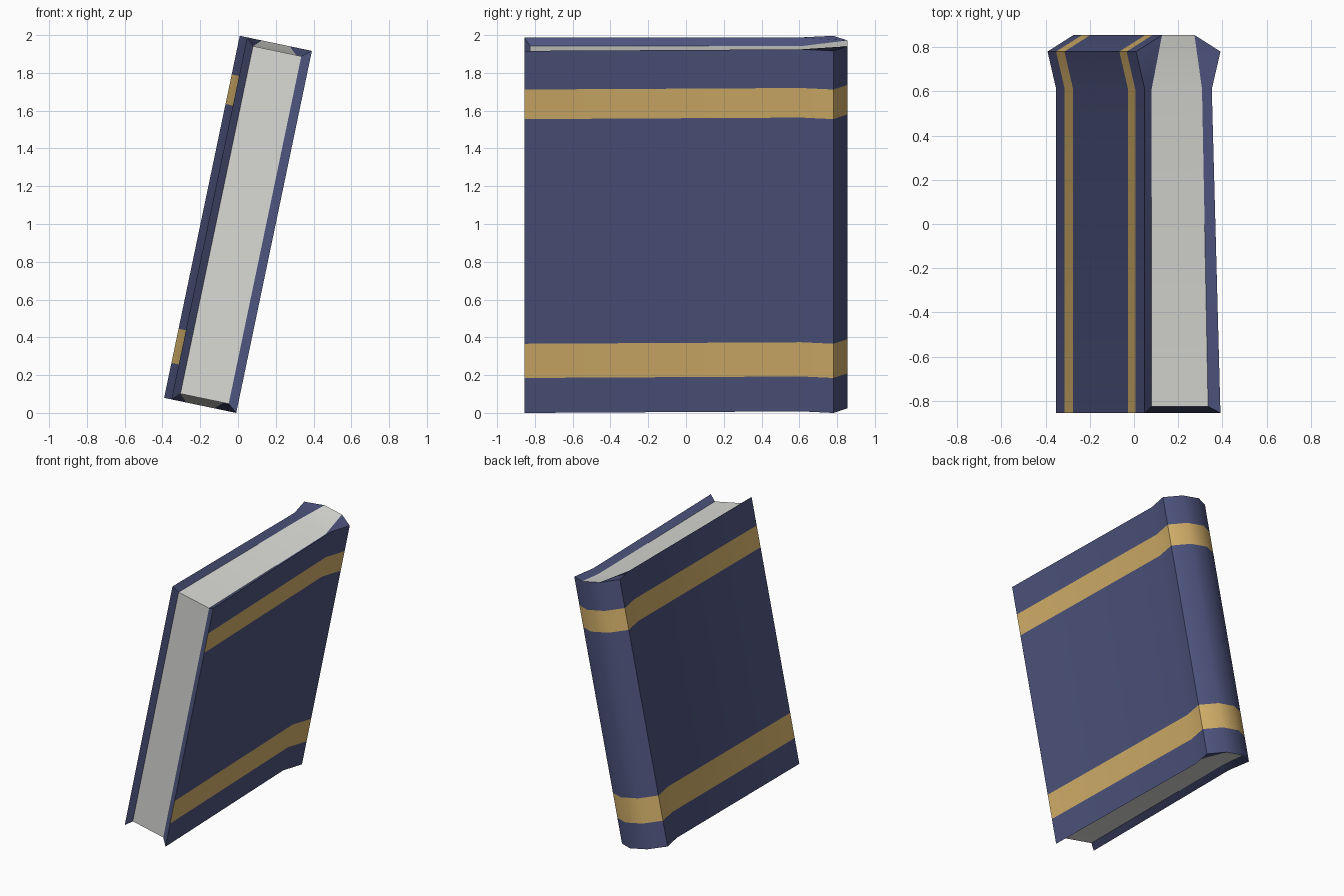
import bpy, bmesh, math
from mathutils import Matrix

if "Cube" in bpy.data.objects:
    bpy.data.objects.remove(bpy.data.objects["Cube"])

TILT = math.radians(11.8)
H, PH = 0.979, 0.94          # half heights of cover and pages

# Cross-sections (thickness, depth), counterclockwise from the front right
OUTER = [(.195, -.855), (.155, .61), (.195, .78), (.075, .855),
         (-.075, .855), (-.195, .78), (-.155, .61), (-.155, -.855)]
INNER = [(.146, -.825), (.118, .61), (.075, .855),
         (-.075, .855), (-.115, .61), (-.115, -.825)]
LEVELS = [-H, -.79, -.605, .61, .77, H]   # odd bands are gold stripes


def material(name, rgb):
    m = bpy.data.materials.new(name)
    m.diffuse_color = (*rgb, 1)
    m.use_nodes = True
    m.node_tree.nodes["Principled BSDF"].inputs["Base Color"].default_value = m.diffuse_color
    return m


blue = material("cover_blue", (.077, .091, .213))
gold = material("stripe_gold", (.68, .45, .148))
white = material("page_white", (.70, .70, .67))


def o(i, z):
    return (*OUTER[i], z)


def p(i, side):
    """Page vertex; at the spine the pages rise to the cover edge."""
    return (*INNER[i], side * (H if i in (2, 3) else PH))


def build(name, faces, mats):
    bm = bmesh.new()
    for pts, index in faces:
        bm.faces.new([bm.verts.new(c) for c in pts]).material_index = index
    bmesh.ops.remove_doubles(bm, verts=bm.verts, dist=1e-5)
    bm.transform(Matrix.Translation((0, 0, .998)) @ Matrix.Rotation(TILT, 4, 'Y'))
    me = bpy.data.meshes.new(name)
    bm.to_mesh(me)
    bm.free()
    for m in mats:
        me.materials.append(m)
    ob = bpy.data.objects.new(name, me)
    bpy.context.collection.objects.link(ob)
    bpy.ops.object.select_all(action='DESELECT')
    ob.select_set(True)
    bpy.context.view_layer.objects.active = ob
    bpy.ops.object.shade_smooth_by_angle(angle=math.radians(38))


# Cover boards and spine, cut into bands for the stripes
cover = []
for k in range(5):
    a, b = LEVELS[k], LEVELS[k + 1]
    for i in range(7):
        cover.append(([o(i, a), o(i + 1, a), o(i + 1, b), o(i, b)], k % 2))

# Bevelled cover rims and page ends, top and bottom
pages = []
for s in (1, -1):
    t = s * H
    rims = [[o(0, t), o(1, t), p(1, s), p(0, s)],
            [o(1, t), o(2, t), o(3, t), p(1, s)],
            [o(4, t), o(5, t), o(6, t), p(4, s)],
            [o(6, t), o(7, t), p(5, s), p(4, s)]]
    ends = [[p(0, s), p(1, s), p(4, s), p(5, s)],
            [p(1, s), p(2, s), p(3, s), p(4, s)]]
    cover += [(f[::s], 0) for f in rims]
    pages += [(f[::s], 0) for f in ends]

# Bevelled rims along the opening edge, and the page fronts
cover.append(([o(0, -H), o(0, H), p(0, 1), p(0, -1)], 0))
cover.append(([o(7, H), o(7, -H), p(5, -1), p(5, 1)], 0))
pages.append(([p(5, -1), p(0, -1), p(0, 1), p(5, 1)], 0))

build("book_cover", cover, [blue, gold])
build("page_block", pages, [white])
